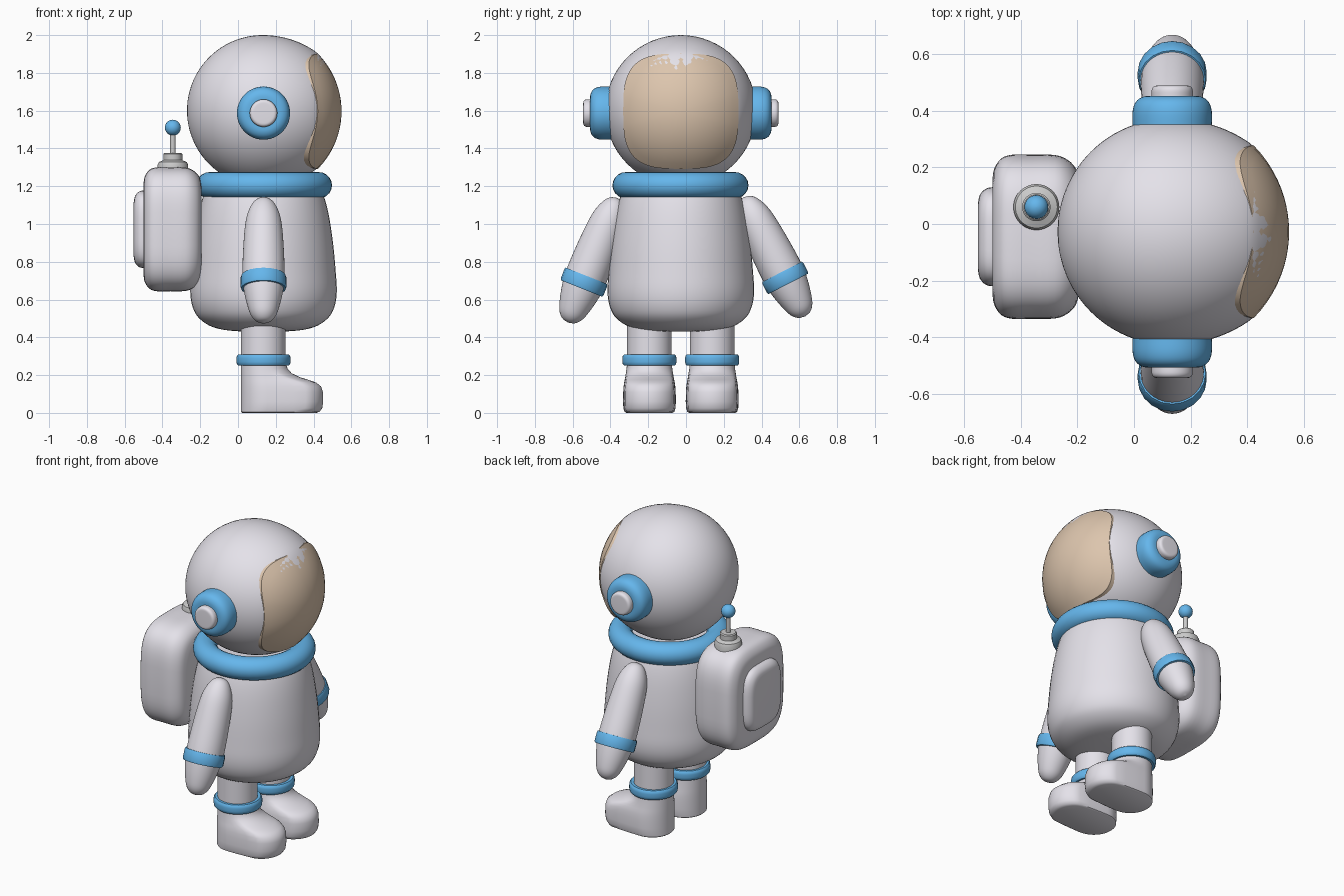
import bpy, bmesh
from math import sin, cos, pi, sqrt, copysign
from mathutils import Vector

if "Cube" in bpy.data.objects:
    bpy.data.objects.remove(bpy.data.objects["Cube"])


def material(name, rgb):
    m = bpy.data.materials.new(name)
    m.diffuse_color = (*rgb, 1)
    m.use_nodes = True
    m.node_tree.nodes["Principled BSDF"].inputs["Base Color"].default_value = m.diffuse_color
    return m


SUIT = material("suit_fabric", (0.78, 0.76, 0.82))
BLUE = material("blue_trim", (0.13, 0.47, 0.84))
GLASS = material("visor_glass", (0.72, 0.56, 0.42))
METAL = material("metal", (0.68, 0.68, 0.66))

CX, CY = 0.135, -0.0275      # body axis; the figure faces +x


def loft(name, rings, mat, closed=False, angle=40):
    """Skin a stack of equal-sized rings, capping the ends unless closed."""
    bm = bmesh.new()
    vs = [[bm.verts.new(p) for p in r] for r in rings]
    n = len(vs[0])
    pairs = list(zip(vs, vs[1:])) + ([(vs[-1], vs[0])] if closed else [])
    for a, b in pairs:
        for i in range(n):
            j = (i + 1) % n
            bm.faces.new((a[i], a[j], b[j], b[i]))
    if not closed:
        bm.faces.new(vs[0])
        bm.faces.new(vs[-1])
    bmesh.ops.recalc_face_normals(bm, faces=bm.faces)
    me = bpy.data.meshes.new(name)
    bm.to_mesh(me)
    bm.free()
    ob = bpy.data.objects.new(name, me)
    bpy.context.collection.objects.link(ob)
    me.materials.append(mat)
    bpy.ops.object.select_all(action='DESELECT')
    ob.select_set(True)
    bpy.context.view_layer.objects.active = ob
    bpy.ops.object.shade_smooth_by_angle(angle=angle * pi / 180)
    return ob


def smooth(pts, k=4):
    """Catmull-Rom curve through profile points."""
    p = [Vector(q) for q in pts]
    p = [p[0] * 2 - p[1]] + p + [p[-1] * 2 - p[-2]]
    out = []
    for a, b, c, d in zip(p, p[1:], p[2:], p[3:]):
        for s in range(k):
            t = s / k
            out.append(0.5 * (2 * b + (c - a) * t + (2 * a - 5 * b + 4 * c - d) * t * t
                              + (3 * b - a - 3 * c + d) * t ** 3))
    return out + [p[-2]]


def revolve(name, profile, loc, mat, axis=(0, 0, 1), n=48, **kw):
    """Turn (radius, height) points round an axis through loc."""
    q = Vector(axis).to_track_quat('Z', 'Y')
    loc = Vector(loc)
    rings = [[loc + q @ Vector((max(r, 0.001) * cos(2 * pi * i / n),
                                max(r, 0.001) * sin(2 * pi * i / n), h)) for i in range(n)]
             for r, h in profile]
    return loft(name, rings, mat, **kw)


def rounded(hy, hz, power, n=64):
    """Rounded-rectangle outline in the y-z plane."""
    f = lambda v: copysign(abs(v) ** (2 / power), v)
    return [(hy * f(cos(2 * pi * i / n)), hz * f(sin(2 * pi * i / n))) for i in range(n)]


# Body
revolve("body", smooth([(0, .43), (.15, .433), (.265, .453), (.34, .5), (.375, .56), (.388, .64),
                        (.382, .75), (.368, .9), (.345, 1.05), (.315, 1.16), (.28, 1.22)]),
        (CX, CY, 0), SUIT)

# Collar
revolve("collar", [(.288 + .072 * cos(a * pi / 10), .07 * sin(a * pi / 10)) for a in range(20)],
        (CX + .003, CY - .002, 1.205), BLUE, closed=True)

# Head: sphere at the back, fuller toward the rim, shallow dome at the front
def dome(r):
    return -.02 + sqrt(.435 ** 2 - r * r)

head = []
for i in range(49):
    a = pi * i / 48
    r, h = .4 * sin(a), -cos(a)
    head.append((r, .4 * h if h < 0 else min(.45 * h, dome(r))))
revolve("head", head, (.13, CY, 1.6), SUIT, axis=(1, 0, 0), n=64)

# Visor
outline = rounded(.305, .305, 3.2)
rings = [[(.133 + dome(s * sqrt(y * y + z * z)) - back, CY + s * y, 1.597 + s * z)
          for y, z in outline]
         for s, back in [(.01, 0)] + [(k / 10, 0) for k in range(1, 11)] + [(1, .03)]]
loft("visor", rings, GLASS)

# Earpieces
for side, s in (("left", 1), ("right", -1)):
    at, ax = (CX, CY, 1.587), (0, s, 0)
    revolve(side + "_earpiece", smooth([(.14, .34), (.14, .37), (.14, .425), (.128, .46),
                                        (.1, .478), (.06, .48)]), at, BLUE, axis=ax)
    revolve(side + "_earpiece_cap", smooth([(.073, .46), (.073, .48), (.072, .503), (.062, .515),
                                            (.04, .517)]), at, SUIT, axis=ax)

# Arms with wrist cuffs: cuff centre and arm direction in the y-z plane
ARM = [(0, -.48), (.038, -.468), (.068, -.43), (.092, -.36), (.104, -.25), (.111, -.1),
       (.11, 0), (.1, .07), (.083, .14), (.064, .19), (.036, .22), (0, .23)]
CUFF = [(.1, -.036), (.118, -.036), (.122, -.026), (.122, .026), (.118, .036), (.1, .036)]
for side, cuff, axis in (("left", (CX, .525, .715), (0, .456, -.89)),
                         ("right", (CX, -.54, .692), (0, -.37, -.93))):
    revolve(side + "_arm", smooth(ARM), cuff, SUIT, axis=axis, n=40)
    revolve(side + "_wrist_cuff", CUFF, cuff, BLUE, axis=axis, n=20, closed=True)

# Legs, ankle rings and boots
# boot sections: height, half width, toe x
BOOT = [(0, .122, .415), (.006, .132, .432), (.025, .138, .446), (.06, .14, .451),
        (.11, .139, .45), (.14, .137, .44), (.16, .134, .415), (.175, .131, .372),
        (.19, .128, .325), (.21, .125, .284), (.235, .121, .262), (.27, .118, .252)]
for side, y in (("left", CY + .166), ("right", CY - .166)):
    revolve(side + "_leg", [(.118, .26), (.118, .56)], (.133, y, 0), SUIT)
    revolve(side + "_ankle_ring", [(.11, .25), (.134, .25), (.141, .258), (.143, .27), (.143, .29),
                                   (.141, .302), (.134, .31), (.11, .31)],
            (CX, y, 0), BLUE, closed=True)
    rings = []
    for z, w, toe in BOOT:
        heel, ring = (.022 if z < .005 else .015), []
        for i in range(48):
            a = 2 * pi * i / 48
            stretch = (toe - heel - 2 * w) * min(1, max(0, cos(a) * 2.5))
            ring.append((heel + w + w * cos(a) + stretch, y + w * sin(a), z))
        rings.append(ring)
    loft(side + "_boot", rings, SUIT)


# Backpack and its rear pocket: sections along x with an inset each
def pack(name, hy, hz, cy, sections):
    loft(name, [[(x, cy + y, .972 + z) for y, z in rounded(hy - d, hz - d, 3.6)]
                for x, d in smooth(sections, 3)], SUIT)

pack("backpack", .29, .328, -.045, [(-.5, .085), (-.494, .05), (-.47, .014), (-.43, 0), (-.36, 0),
                                    (-.28, .001), (-.235, .018), (-.205, .05), (-.192, .1)])
pack("backpack_pocket", .175, .205, -.045, [(-.552, .06), (-.545, .028), (-.525, .006),
                                            (-.5, 0), (-.46, 0)])

# Antenna
at = (-.345, .06, 0)
revolve("antenna_base", [(.081, 1.27), (.081, 1.312), (.074, 1.328), (.05, 1.338), (.05, 1.37),
                         (.044, 1.376)], at, METAL)
revolve("antenna_rod", [(.014, 1.36), (.014, 1.49)], at, METAL, n=20)
revolve("antenna_ball", [(.042 * sin(pi * i / 16), 1.51 - .042 * cos(pi * i / 16))
                         for i in range(17)], at, BLUE, n=32)
